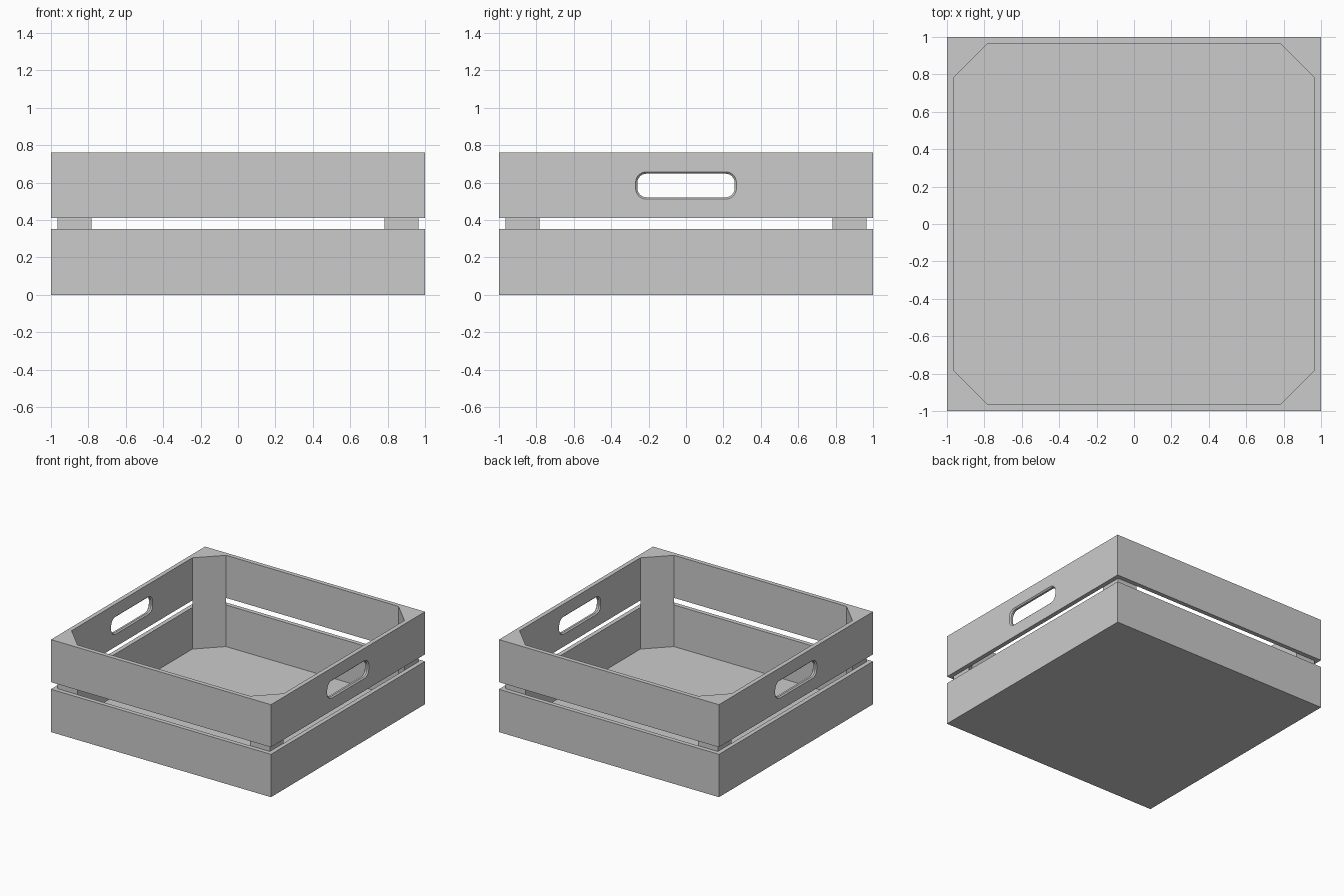
import bpy, bmesh, math

if "Cube" in bpy.data.objects:
    bpy.data.objects.remove(bpy.data.objects["Cube"])

H, T = 0.76, 0.036          # crate height, board thickness
I = 1 - T                   # inner wall position
POST = 0.784                # where the corner post's diagonal face meets the walls


def make_object(name, bm):
    bmesh.ops.recalc_face_normals(bm, faces=bm.faces)
    me = bpy.data.meshes.new(name)
    bm.to_mesh(me)
    bm.free()
    ob = bpy.data.objects.new(name, me)
    bpy.context.collection.objects.link(ob)
    return ob


def loft(name, rings):
    """Closed solid through equal-length rings of points."""
    bm = bmesh.new()
    vs = [[bm.verts.new(p) for p in r] for r in rings]
    n = len(vs[0])
    for a, b in zip(vs, vs[1:]):
        for i in range(n):
            j = (i + 1) % n
            bm.faces.new((a[i], a[j], b[j], b[i]))
    bm.faces.new(vs[0][::-1])
    bm.faces.new(vs[-1])
    return make_object(name, bm)


def prism(name, outline, z0, z1):
    return loft(name, [[(x, y, z) for x, y in outline] for z in (z0, z1)])


def box(name, x0, x1, y0, y1, z0, z1):
    return prism(name, [(x0, y0), (x1, y0), (x1, y1), (x0, y1)], z0, z1)


def handle_ring(x, grow):
    """Rounded rectangle in the yz plane."""
    hw, hh, r, cz = 0.26 + grow, 0.063 + grow, 0.048 + grow, 0.585
    pts = []
    for q, (sy, sz) in enumerate([(1, 1), (-1, 1), (-1, -1), (1, -1)]):
        for k in range(7):
            a = math.radians(90 * q + 15 * k)
            pts.append((x, sy * (hw - r) + r * math.cos(a),
                        cz + sz * (hh - r) + r * math.sin(a)))
    return pts


# Slats: two levels on four sides, hand holes in the upper side slats
for level, z0, z1 in (("lower", 0, 0.352), ("upper", 0.41, H)):
    for s, label in ((-1, "front"), (1, "back")):
        ys = sorted((s * I, s))
        box(f"{level}_{label}_slat", -1, 1, *ys, z0, z1)
    for s, label in ((-1, "left"), (1, "right")):
        xs = sorted((s * I, s))
        slat = box(f"{level}_{label}_slat", *xs, -I, I, z0, z1)
        if level == "upper":
            b = 0.01     # softened rim of the hole
            cutter = loft(f"{label}_handle_cutter", [
                handle_ring(s * (1 + b), 2 * b), handle_ring(s * (1 - b), 0),
                handle_ring(s * (I + b), 0), handle_ring(s * (I - b), 2 * b)])
            cutter.hide_render = True
            cutter.hide_set(True)
            mod = slat.modifiers.new("hand_hole", "BOOLEAN")
            mod.operation = "DIFFERENCE"
            mod.solver = "EXACT"
            mod.object = cutter

# Triangular corner posts
for sx, lx in ((-1, "left"), (1, "right")):
    for sy, ly in ((-1, "front"), (1, "back")):
        prism(f"{ly}_{lx}_corner_post",
              [(sx * I, sy * I), (sx * POST, sy * I), (sx * I, sy * POST)], 0.01, H)

# Floor panel
box("floor_panel", -I, I, -I, I, 0, 0.01)
